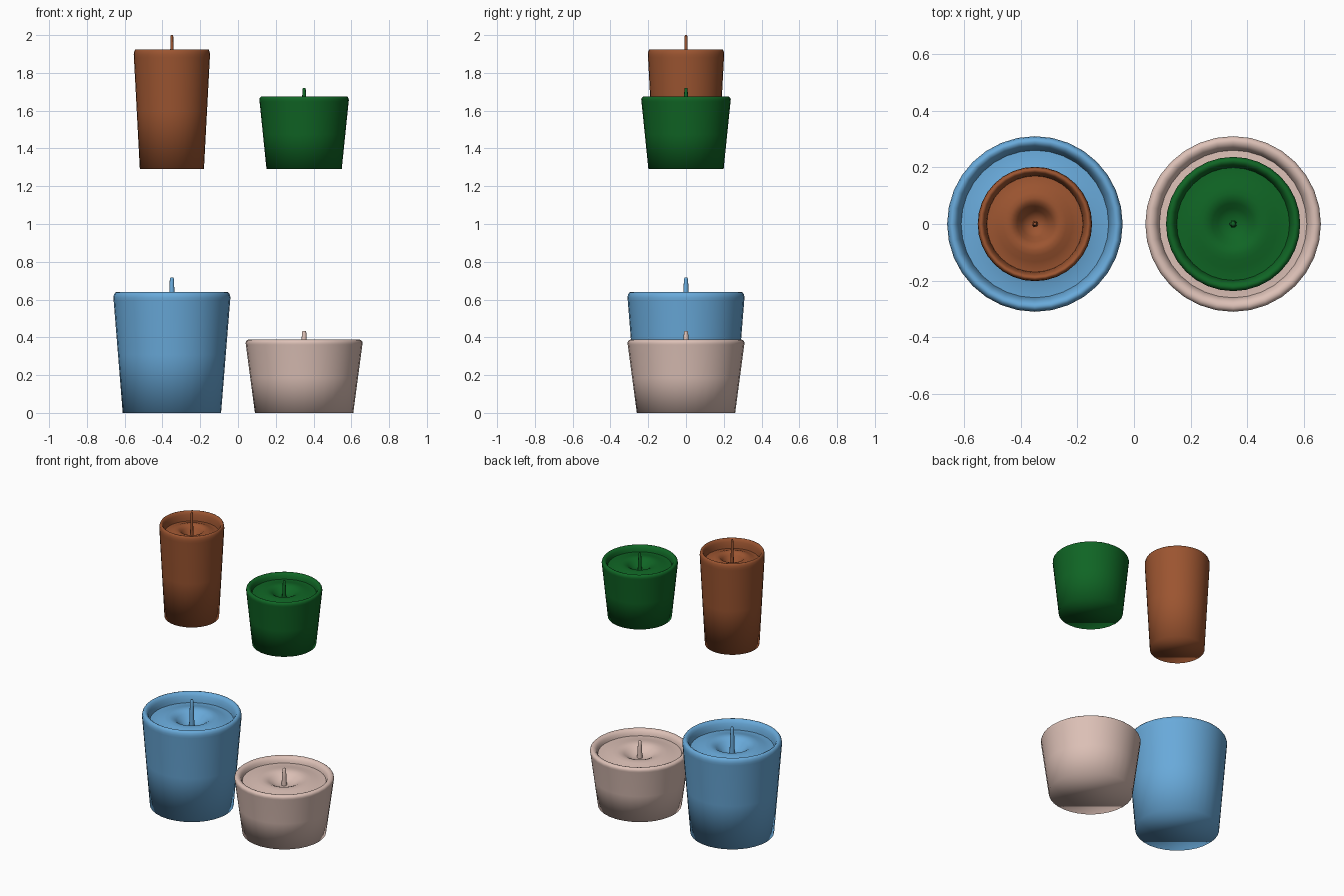
import bpy, math

if "Cube" in bpy.data.objects:
    bpy.data.objects.remove(bpy.data.objects["Cube"])

SEG = 32
# Unit profiles: radius, height (scaled per candle)
BODY = [(0, 0), (0.84, 0), (0.92, 0.48), (0.995, 0.93), (1.0, 0.955), (0.99, 0.98),
        (0.965, 0.997), (0.935, 1.0), (0.90, 0.99), (0.87, 0.965), (0.85, 0.93), (0.84, 0.90)]
POOL = [(0.84, 0.90), (0.76, 0.902), (0.66, 0.913), (0.55, 0.928), (0.46, 0.935),
        (0.38, 0.928), (0.31, 0.905), (0.23, 0.865), (0.14, 0.835), (0, 0.825)]
WICK = [(0.055, 0.82), (0.045, 0.97), (0.036, 1.105), (0.025, 1.12), (0, 1.12)]


def lathe(name, profile, radius, height, loc, mat, seg=SEG):
    verts, faces, rings = [], [], []
    for r, z in profile:
        n = seg if r > 0 else 1
        rings.append([len(verts) + i for i in range(n)])
        for i in range(n):
            a = 2 * math.pi * i / seg
            verts.append((r * radius * math.cos(a), r * radius * math.sin(a), z * height))
    for a, b in zip(rings, rings[1:]):
        if len(a) == 1:
            faces.append(b[::-1])
            continue
        for i in range(seg):
            j = (i + 1) % seg
            if len(b) == 1:
                faces.append((a[i], a[j], b[0]))
            else:
                faces.append((a[i], a[j], b[j], b[i]))
    # a leading pole becomes a flat closed base, so drop its unused vertex
    mesh = bpy.data.meshes.new(name)
    if len(rings[0]) == 1:
        verts = verts[1:]
        faces = [[k - 1 for k in f] for f in faces]
    mesh.from_pydata(verts, [], faces)
    mesh.shade_smooth()
    mesh.materials.append(mat)
    obj = bpy.data.objects.new(name, mesh)
    obj.location = loc
    bpy.context.collection.objects.link(obj)
    return obj


# name, x, base z, top radius, rim height, colour
CANDLES = [
    ("blue_candle", -0.35, 0.0, 0.31, 0.64, (0.14, 0.40, 0.70, 1)),
    ("pink_candle", 0.35, 0.0, 0.31, 0.388, (0.72, 0.53, 0.47, 1)),
    ("brown_candle", -0.35, 1.29, 0.202, 0.635, (0.33, 0.09, 0.03, 1)),
    ("green_candle", 0.35, 1.29, 0.237, 0.385, (0.005, 0.13, 0.018, 1)),
]

for name, x, z, radius, height, colour in CANDLES:
    mat = bpy.data.materials.new(name)
    mat.diffuse_color = colour
    mat.use_nodes = True
    mat.node_tree.nodes["Principled BSDF"].inputs["Base Color"].default_value = mat.diffuse_color
    # Outer wax with rounded rim, melted top, wick
    for part, profile, seg in (("body", BODY, SEG), ("wax_pool", POOL, SEG), ("wick", WICK, 12)):
        lathe(f"{name}_{part}", profile, radius, height, (x, 0, z), mat, seg)
